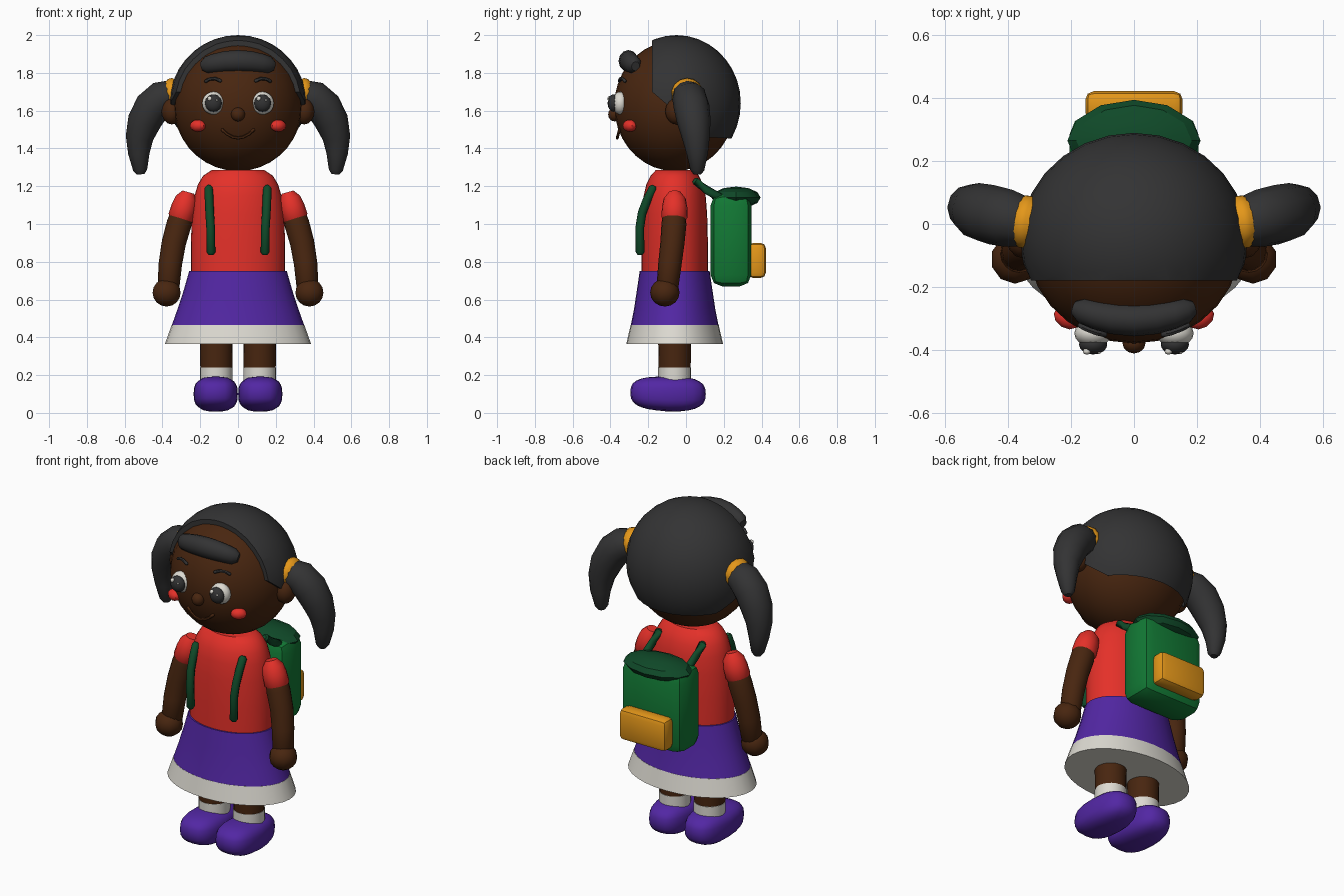
import bpy, bmesh, math
from mathutils import Vector, Matrix

if "Cube" in bpy.data.objects:
    bpy.data.objects.remove(bpy.data.objects["Cube"])


def mat(name, r, g, b):
    m = bpy.data.materials.new(name)
    m.diffuse_color = (r, g, b, 1)
    m.use_nodes = True
    m.node_tree.nodes["Principled BSDF"].inputs["Base Color"].default_value = m.diffuse_color
    return m


SKIN = mat("brown_skin", .065, .019, .005)
HAIR = mat("black_hair", .033, .033, .034)
RED = mat("red", .78, .030, .022)
PURPLE = mat("purple", .085, .020, .37)
WHITE = mat("off_white", .72, .70, .64)
GREEN = mat("green", .006, .19, .035)
DARK = mat("dark_green", .005, .068, .022)
GOLD = mat("golden_yellow", .78, .31, .01)
CY = -.06  # depth of the body axis


def finish(bm, name, m, angle=40):
    bmesh.ops.recalc_face_normals(bm, faces=bm.faces)
    me = bpy.data.meshes.new(name)
    bm.to_mesh(me)
    bm.free()
    ob = bpy.data.objects.new(name, me)
    bpy.context.collection.objects.link(ob)
    me.materials.append(m)
    if angle:
        bpy.ops.object.select_all(action='DESELECT')
        ob.select_set(True)
        bpy.context.view_layer.objects.active = ob
        bpy.ops.object.shade_smooth_by_angle(angle=math.radians(angle))
    return ob


def ball(name, c, r, m, u=16, v=10, rot=None, angle=40):
    bm = bmesh.new()
    bmesh.ops.create_uvsphere(bm, u_segments=u, v_segments=v, radius=1)
    M = Matrix.Translation(c) @ (rot or Matrix()) @ Matrix.Diagonal((*r, 1))
    bm.transform(M)
    return finish(bm, name, m, angle)


def skin_rings(bm, rings):
    for a, b in zip(rings, rings[1:]):
        n = len(a)
        for i in range(n):
            bm.faces.new((a[i], a[(i + 1) % n], b[(i + 1) % n], b[i]))
    bm.faces.new(rings[0])
    bm.faces.new(rings[-1])


def stack(name, rows, m, n=32, x=0, angle=40):
    """Elliptical rings stacked upward: rows of (z, rx, ry)."""
    bm = bmesh.new()
    rings = []
    for z, rx, ry in rows:
        rings.append([bm.verts.new((x + rx * math.cos(t), CY + ry * math.sin(t), z))
                      for t in (2 * math.pi * i / n for i in range(n))])
    skin_rings(bm, rings)
    return finish(bm, name, m, angle)


def tube(name, pts, m, n=10, flat=1.0, angle=50):
    """Round-ended tube through rows of (x, y, z, radius)."""
    P = [Vector(p[:3]) for p in pts]
    R = [p[3] for p in pts]
    d0, d1 = (P[0] - P[1]).normalized(), (P[-1] - P[-2]).normalized()
    P = [P[0] + d0 * R[0] * .6] + P + [P[-1] + d1 * R[-1] * .6]
    R = [R[0] * .55] + R + [R[-1] * .55]
    bm = bmesh.new()
    rings = []
    for i, p in enumerate(P):
        t = (P[min(i + 1, len(P) - 1)] - P[max(i - 1, 0)]).normalized()
        ref = Vector((0, 1, 0)) if abs(t.y) < .8 else Vector((1, 0, 0))
        a = t.cross(ref).normalized()
        b = t.cross(a)
        rings.append([bm.verts.new(p + R[i] * (a * math.cos(k) + b * flat * math.sin(k)))
                      for k in (2 * math.pi * j / n for j in range(n))])
    skin_rings(bm, rings)
    return finish(bm, name, m, angle)


def block(name, c, size, bevel, m, seg=2, angle=25):
    bm = bmesh.new()
    bmesh.ops.create_cube(bm, size=1)
    bm.transform(Matrix.Translation(c) @ Matrix.Diagonal((*size, 1)))
    bmesh.ops.bevel(bm, geom=bm.edges[:], offset=bevel, segments=seg,
                    profile=.5, affect='EDGES')
    return finish(bm, name, m, angle)


# head and features on the centre line
ball("head", (0, CY, 1.625), (.34, .32, .345), SKIN, 28, 18)
ball("nose", (0, -.378, 1.58), (.037, .034, .037), SKIN, 12, 8)
tube("mouth", [(.085 * k, -.352 - .012 * (1 - k * k), 1.455 + .045 * k * k, .008)
               for k in (-1, -.67, -.33, 0, .33, .67, 1)], SKIN, 6)

# hair cap, cut away from the face and neck
bm = bmesh.new()
bmesh.ops.create_uvsphere(bm, u_segments=28, v_segments=18, radius=1)
bm.transform(Matrix.Translation((0, -.05, 1.64)) @ Matrix.Diagonal((.362, .34, .36, 1)))
for co, no in (((0, -.18, 1.7), (0, 1, 0)),
               ((0, -.18, 1.70), (0, .24, .28)),
               ((0, .10, 1.46), (0, .05, 1))):
    cut = bmesh.ops.bisect_plane(bm, geom=bm.verts[:] + bm.edges[:] + bm.faces[:],
                                 plane_co=co, plane_no=no, clear_inner=True)
    rim = [e for e in cut["geom_cut"] if isinstance(e, bmesh.types.BMEdge)]
    bmesh.ops.holes_fill(bm, edges=rim, sides=0)
finish(bm, "hair_cap", HAIR)

# fringe roll curved around the forehead
tube("fringe", [(.165 * k, -.305 + .03 * k * k, 1.863 - .022 * k * k, .058 - .012 * k * k)
                for k in (-1, -.75, -.4, 0, .4, .75, 1)], HAIR, 12, .9)

# torso and skirt
stack("shirt", [(.74, .25, .176), (.9, .25, .176), (1.05, .243, .172), (1.15, .23, .164),
                (1.21, .212, .15), (1.255, .185, .128), (1.285, .14, .10)], RED)
stack("skirt", [(.465, .35, .232), (.55, .32, .215), (.65, .287, .200), (.752, .258, .185)], PURPLE)
stack("skirt_hem", [(.365, .387, .256), (.466, .351, .233)], WHITE)

for s, side in ((-1, "left"), (1, "right")):
    # face details
    ex = .13 * s
    ball(f"{side}_eye", (ex, -.348, 1.64), (.06, .043, .061), WHITE, 16, 10)
    ball(f"{side}_pupil", (ex, -.383, 1.64), (.045, .032, .046), HAIR, 16, 10)
    ball(f"{side}_eye_glint", (ex - .02, -.405, 1.664), (.013, .011, .013), WHITE, 8, 6)
    ball(f"{side}_small_glint", (ex + .018, -.408, 1.655), (.006, .006, .006), WHITE, 8, 6)
    tube(f"{side}_eyebrow", [(s * x, y, z, .009) for x, y, z in
                             ((.092, -.352, 1.757), (.12, -.346, 1.77),
                              (.15, -.334, 1.768), (.172, -.322, 1.755))], HAIR, 6)
    ball(f"{side}_cheek", (.213 * s, -.298, 1.52), (.045, .034, .032), RED, 10, 8,
         Matrix.Rotation(.55 * s, 4, 'Z'))
    ball(f"{side}_ear", (.35 * s, -.05, 1.597), (.055, .06, .07), SKIN, 12, 8)

    # pigtail and its tie
    tube(f"{side}_pigtail", [(s * x, y, z, r) for x, y, z, r in
                             ((.345, .005, 1.685, .078), (.40, .018, 1.668, .092),
                              (.455, .03, 1.618, .095), (.497, .042, 1.54, .089),
                              (.522, .053, 1.455, .073), (.525, .06, 1.37, .056),
                              (.518, .06, 1.285, .037))], HAIR, 12)
    tube(f"{side}_hair_tie", [(.33 * s, .005, 1.69, .085), (.352 * s, .008, 1.685, .085)], GOLD, 14)

    # arms, sleeves and hands
    tube(f"{side}_sleeve", [(s * x, y, z, r) for x, y, z, r in
                            ((.272, -.06, 1.135, .058), (.285, -.06, 1.09, .067),
                             (.302, -.062, 1.035, .069))], RED, 16)
    tube(f"{side}_arm", [(s * x, y, z, r) for x, y, z, r in
                         ((.285, -.06, 1.1, .055), (.312, -.064, 1.0, .066),
                          (.34, -.072, .9, .064), (.358, -.085, .79, .062),
                          (.368, -.098, .67, .058))], SKIN, 16)
    ball(f"{side}_hand", (.378 * s, -.112, .637), (.078, .078, .074), SKIN, 10, 8)

    # legs, socks and shoes
    stack(f"{side}_leg", [(.2, .084, .084), (.42, .088, .088)], SKIN, 20, .115 * s)
    stack(f"{side}_sock", [(.15, .087, .087), (.24, .087, .087)], WHITE, 20, .115 * s)
    bm = bmesh.new()
    bmesh.ops.create_uvsphere(bm, u_segments=20, v_segments=14, radius=1)
    for v in bm.verts:
        q = [math.copysign(abs(c) ** .72, c) for c in v.co]
        k = q[1]
        z = .1 + .093 * q[2] * (.97 if k < 0 else 1)
        v.co = (.118 * s + .117 * q[0] * (1 - .1 * max(k, 0)), -.095 + .2 * k,
                max(z, .006) + .008 * max(-k, 0))
    finish(bm, f"{side}_shoe", PURPLE, 60)

    # backpack straps: chest part and shoulder part
    tube(f"{side}_chest_strap", [(s * x, y, z, .023) for x, y, z in
                                 ((.143, -.243, .85), (.145, -.245, .98),
                                  (.15, -.232, 1.06), (.153, -.205, 1.13),
                                  (.155, -.175, 1.19))], DARK, 8)
    tube(f"{side}_shoulder_strap", [(s * .145, y, z, .022) for y, z in
                                    ((.05, 1.225), (.11, 1.18), (.18, 1.14))], DARK, 8)

# backpack
block("backpack_body", (0, .238, .915), (.41, .215, .49), .06, GREEN)
ball("backpack_flap", (0, .265, 1.14), (.212, .13, .058), DARK, 12, 6, angle=30)
block("backpack_pocket", (0, .375, .807), (.31, .095, .185), .027, GOLD)
